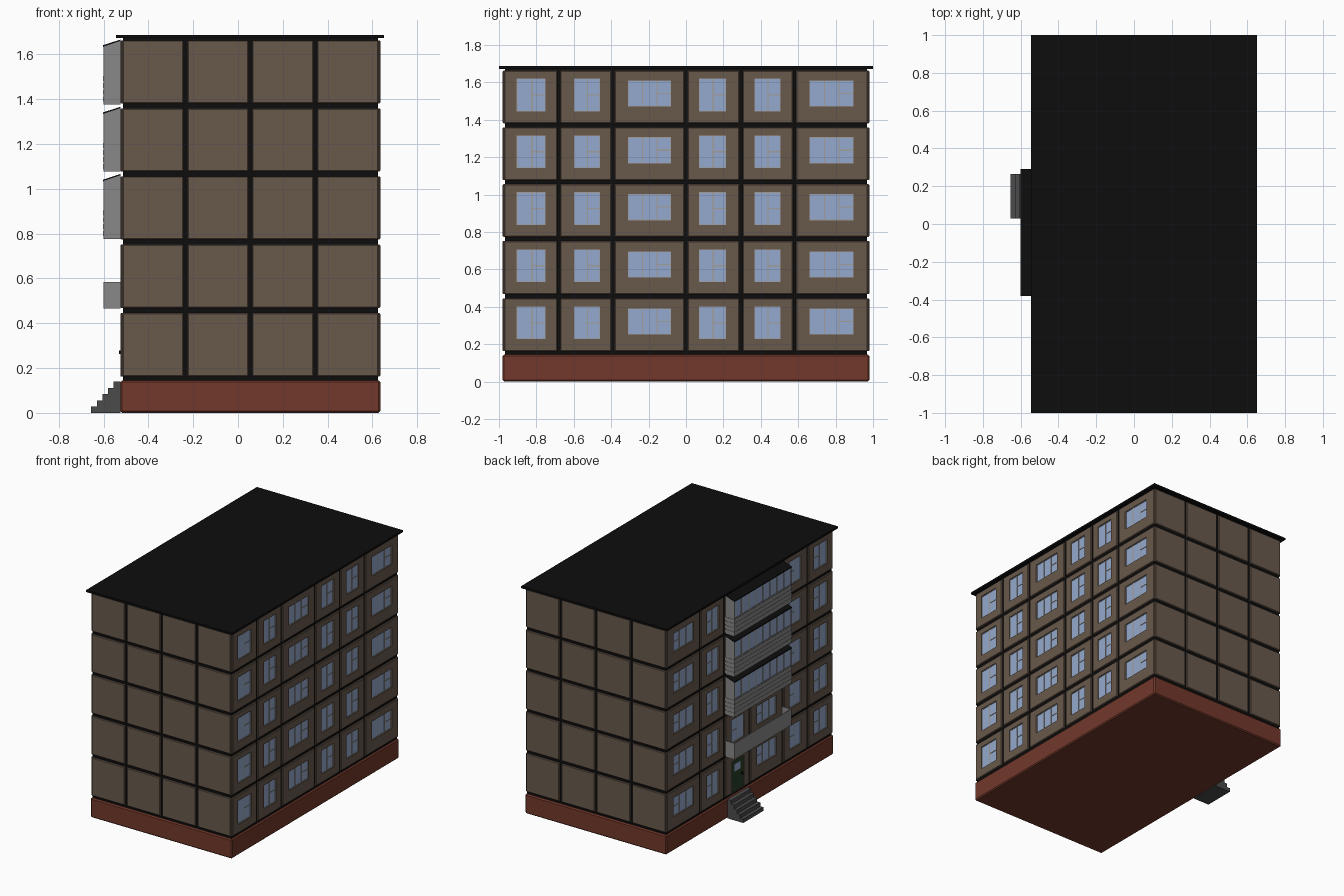
import bpy, bmesh

if "Cube" in bpy.data.objects:
    bpy.data.objects.remove(bpy.data.objects["Cube"])

X0, X1, Y = -0.525, 0.635, 0.98          # outer faces of the wall panels
XS = [-0.525, -0.235, 0.055, 0.345, 0.635]
YS = [-0.98, -0.68, -0.39, 0.0, 0.295, 0.58, 0.98]
ZS = [0.152, 0.457, 0.763, 1.067, 1.37, 1.674]
REC = 0.011                               # depth of the joints

COL = {
    "concrete": (0.14, 0.10, 0.072), "black": (0.004, 0.004, 0.004),
    "brick": (0.17, 0.04, 0.024), "glass": (0.30, 0.40, 0.62),
    "frame": (0.36, 0.34, 0.31), "door": (0.02, 0.05, 0.018),
    "siding": (0.25, 0.25, 0.25), "steps": (0.07, 0.07, 0.07)}
MATS = {}
for key, c in COL.items():
    MATS[key] = bpy.data.materials.new(key)
    MATS[key].diffuse_color = (*c, 1)

PARTS = {}


def part(name, mat):
    if name not in PARTS:
        PARTS[name] = (bmesh.new(), mat)
    return PARTS[name][0]


def world(u, v, d):
    return (u, v, d)


# wall coordinates: u along the wall, v up, d outwards from the panel face
SIDES = {
    "front": lambda u, v, d: (u, -Y - d, v),
    "back": lambda u, v, d: (u, Y + d, v),
    "right": lambda u, v, d: (X1 + d, u, v),
    "left": lambda u, v, d: (X0 - d, u, v)}


def box(bm, a, b, c, m=world):
    vs = [bm.verts.new(m(x, y, z)) for z in c for y in b for x in a]
    for f in ((0, 1, 3, 2), (4, 5, 7, 6), (0, 1, 5, 4),
              (2, 3, 7, 6), (0, 2, 6, 4), (1, 3, 7, 5)):
        bm.faces.new([vs[i] for i in f])


def prism(bm, pts, y0, y1):
    rings = [[bm.verts.new((x, y, z)) for x, z in pts] for y in (y0, y1)]
    bm.faces.new(rings[0])
    bm.faces.new(rings[1])
    n = len(pts)
    for i in range(n):
        j = (i + 1) % n
        bm.faces.new((rings[0][i], rings[0][j], rings[1][j], rings[1][i]))


def panel(bm, m, u0, u1, v0, v1, hole=None):
    """Chamfered wall panel, optionally with a window opening."""
    def ring(r, d, e=0):
        a, b, c, f = r
        return [bm.verts.new(m(*p, d)) for p in
                ((a + e, c + e), (b - e, c + e), (b - e, f - e), (a + e, f - e))]
    r = (u0, u1, v0, v1)
    rings = [ring(r, -REC), ring(r, -0.004), ring(r, 0, 0.004)]
    if hole:
        rings += [ring(hole, 0), ring(hole, -REC)]
    for p, q in zip(rings, rings[1:]):
        for i in range(4):
            j = (i + 1) % 4
            bm.faces.new((p[i], p[j], q[j], q[i]))
    if not hole:
        bm.faces.new(rings[-1])


def window(side, u0, u1, v0, v1, wide):
    """Glass pane with a thin frame, mullions and a transom on one sash."""
    m = SIDES[side]
    box(part(side + "_window_glass", "glass"), (u0, u1), (v0, v1), (-REC, -0.008), m)
    bm = part(side + "_window_frames", "frame")
    d, t = (-REC, -0.005), 0.003
    w = u1 - u0
    cuts = [u0 + w * f for f in ((0.34, 0.67) if wide else (0.52,))]
    for u in cuts:
        box(bm, (u - t, u + t), (v0, v1), d, m)
    vm = (v0 + v1) / 2
    box(bm, (cuts[-1] + t, u1), (vm - t, vm + t), d, m)
    for u in ((u0, u0 + t), (u1 - t, u1)):
        box(bm, u, (v0, v1), d, m)
    for v in ((v0, v0 + t), (v1 - t, v1)):
        box(bm, (u0 + t, u1 - t), v, d, m)


# dark core seen in the joints, brick plinth, roof slab
box(part("joint_core", "black"), (X0 + REC, X1 - REC), (-Y + REC, Y - REC), (0.14, 1.68))
box(part("plinth", "brick"), (X0, X1), (-Y, Y), (0, 0.145))
box(part("roof_slab", "black"), (-0.545, 0.652), (-1, 1), (1.672, 1.687))

# wall panels and windows; each opening is (u0, u1, v0, v1) above the floor joint
GU, GV = 0.009, 0.011
OPEN = [(-0.905, -0.75, 0.075, 0.25), (-0.60, -0.46, 0.075, 0.25),
        (-0.31, -0.08, 0.10, 0.24), (0.07, 0.215, 0.075, 0.25),
        (0.365, 0.505, 0.075, 0.25), (0.66, 0.895, 0.10, 0.24)]
DOOR = (0.07, 0.21, 0.163, 0.395)
for z0, z1 in zip(ZS, ZS[1:]):
    v0, v1 = z0 + GV, z1 - GV
    for side in ("front", "back"):
        for a, b in zip(XS, XS[1:]):
            panel(part(side + "_panels", "concrete"), SIDES[side], a + GU, b - GU, v0, v1)
    for side in ("right", "left"):
        for i, (a, b) in enumerate(zip(YS, YS[1:])):
            u0, u1, h0, h1 = OPEN[i]
            hole = (u0, u1, z0 + h0, z0 + h1)
            entrance = side == "left" and i == 3 and z0 == ZS[0]
            if entrance:
                hole = DOOR
            panel(part(side + "_panels", "concrete"), SIDES[side],
                  a + GU, b - GU, v0, v1, hole)
            if not entrance:
                window(side, *hole, i in (2, 5))

# entrance door with small light and handle
L = SIDES["left"]
box(part("door", "door"), DOOR[:2], DOOR[2:], (-REC, -0.006), L)
box(part("door_light", "glass"), (0.105, 0.175), (0.31, 0.365), (-0.006, -0.004), L)
box(part("door_handle", "black"), (0.085, 0.095), (0.262, 0.278), (-0.006, 0.006), L)

# entrance steps
prof = [(X0, 0)]
for i in range(5):
    x = -0.655 + 0.025 * i
    prof += [(x, 0.028 * i), (x, 0.028 * (i + 1))]
prof.append((X0, 0.14))
prism(part("entrance_steps", "steps"), prof, 0.03, 0.265)

# balconies on the left side
BX, B0, B1, T = -0.60, -0.38, 0.29, 0.006


def balcony(n, z, h):
    bm = part("balcony_%d_parapet" % n, "siding")
    box(bm, (BX, X0), (B0, B1), (z, z + 0.01))
    box(bm, (BX, BX + T), (B0, B1), (z + 0.01, z + h))
    for y in (B0, B1 - T):
        box(bm, (BX + T, X0), (y, y + T), (z + 0.01, z + h))


balcony(2, 0.465, 0.12)
for n, z in ((3, 0.777), (4, 1.077), (5, 1.377)):
    balcony(n, z, 0.135)
    # siding boards
    bm = part("balcony_%d_siding" % n, "siding")
    for k in range(4):
        s = z + 0.012 + 0.031 * k
        box(bm, (BX - 0.002, X0), (B0 - 0.002, B1 + 0.002), (s, s + 0.022))
    # closed ends with sloping top
    ends = part("balcony_%d_ends" % n, "siding")
    for y in (B0, B1 - T):
        prism(ends, [(BX, z + 0.135), (X0, z + 0.135), (X0, z + 0.283), (BX, z + 0.258)],
              y, y + T)
    # glazing and posts
    box(part("balcony_%d_glass" % n, "glass"), (BX + 0.002, BX + T),
        (B0 + T, B1 - T), (z + 0.135, z + 0.256))
    posts = part("balcony_%d_posts" % n, "frame")
    step = (B1 - B0 - 0.008) / 8
    for k in range(9):
        y = B0 + step * k
        box(posts, (BX - 0.001, BX + 0.003), (y, y + 0.008), (z + 0.135, z + 0.256))
    # sloping roof
    prism(part("balcony_%d_roof" % n, "black"),
          [(BX - 0.002, z + 0.256), (X0, z + 0.281), (X0, z + 0.289), (BX - 0.002, z + 0.264)],
          B0, B1)

# turn the parts into objects
for name, (bm, mat) in PARTS.items():
    bmesh.ops.recalc_face_normals(bm, faces=bm.faces)
    me = bpy.data.meshes.new(name)
    bm.to_mesh(me)
    bm.free()
    me.materials.append(MATS[mat])
    ob = bpy.data.objects.new(name, me)
    bpy.context.collection.objects.link(ob)
    # open-backed panels need outward faces
    if name.endswith("_panels"):
        axis, sign = {"front": (1, -1), "back": (1, 1),
                      "right": (0, 1), "left": (0, -1)}[name.split("_")[0]]
        bad = [p.index for p in me.polygons if abs(p.normal[axis]) > 0.99
               and p.normal[axis] * sign < 0]
        if bad:
            me.flip_normals()
    if name == "plinth":
        mod = ob.modifiers.new("bevel", 'BEVEL')
        mod.width = 0.008
        mod.segments = 1

for m in bpy.data.materials:
    if m.users and not m.is_grease_pencil:
        m.use_nodes = True
        m.node_tree.nodes["Principled BSDF"].inputs["Base Color"].default_value = m.diffuse_color
